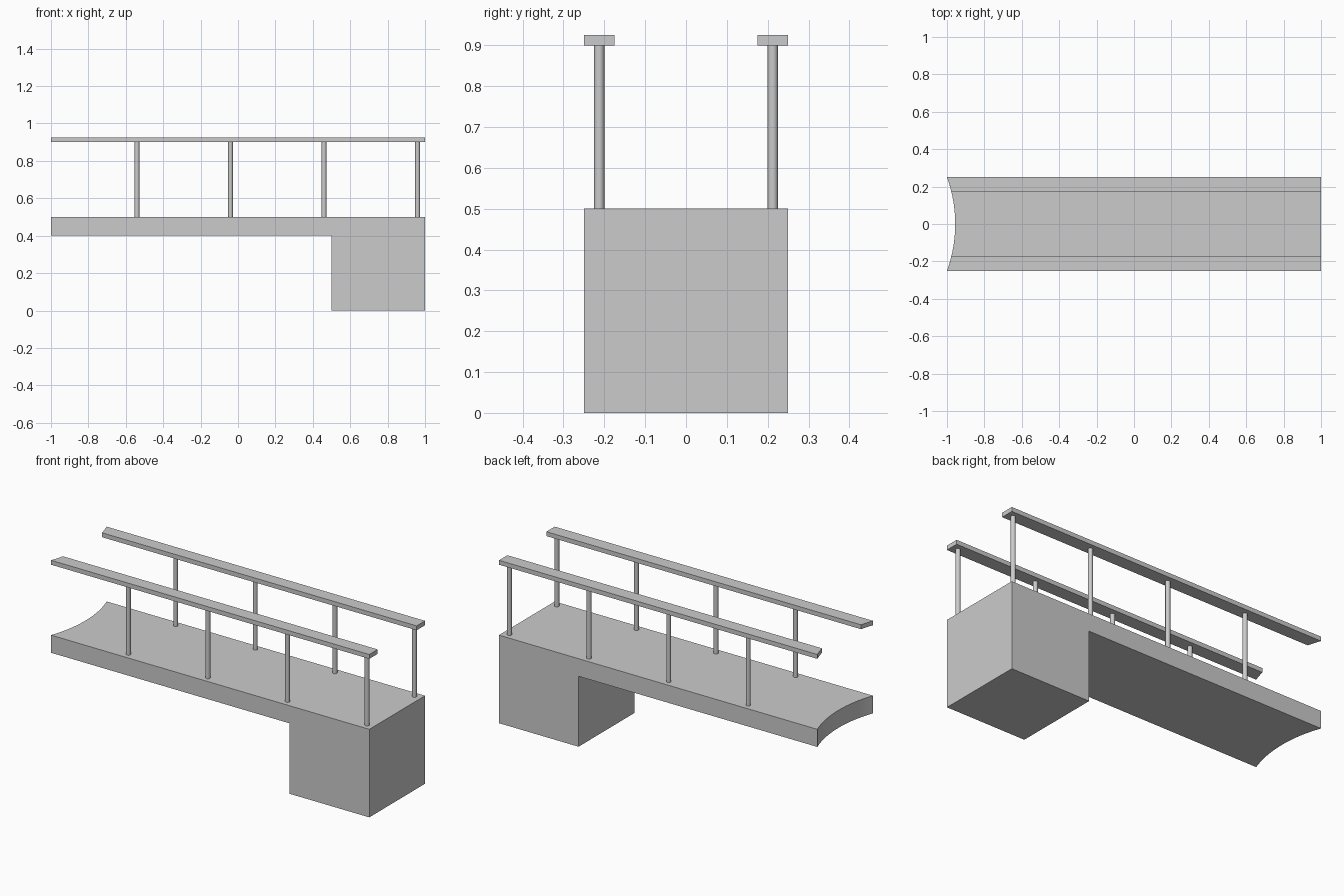
import bpy, bmesh
from math import sqrt, radians

if "Cube" in bpy.data.objects:
    bpy.data.objects.remove(bpy.data.objects["Cube"])

ARC_R = 0.73                                   # radius of the concave end
ARC_X = -1 - sqrt(ARC_R**2 - 0.25**2)          # its centre lies beyond the deck
POST_X = (-0.54, -0.04, 0.46, 0.96)


def arc(y0, y1, n):
    """Plan points along the concave end from y0 to y1."""
    ys = [y0 + (y1 - y0) * i / n for i in range(n + 1)]
    return [(ARC_X + sqrt(ARC_R**2 - y * y), y) for y in ys]


def extrude(bm, faces, dz):
    res = bmesh.ops.extrude_face_region(bm, geom=faces)
    verts = [g for g in res["geom"] if isinstance(g, bmesh.types.BMVert)]
    bmesh.ops.translate(bm, verts=verts, vec=(0, 0, dz))


def smooth(obj):
    bpy.ops.object.select_all(action='DESELECT')
    obj.select_set(True)
    bpy.context.view_layer.objects.active = obj
    bpy.ops.object.shade_smooth_by_angle(angle=radians(30))


def finish(bm, name):
    bmesh.ops.recalc_face_normals(bm, faces=bm.faces[:])
    mesh = bpy.data.meshes.new(name)
    bm.to_mesh(mesh)
    bm.free()
    obj = bpy.data.objects.new(name, mesh)
    bpy.context.collection.objects.link(obj)
    smooth(obj)


# Deck slab with concave end, and the solid pier under its other end
bm = bmesh.new()
v = [bm.verts.new((x, y, 0.4)) for x, y in arc(0.25, -0.25, 20)]
a, b, c, d = [bm.verts.new((x, y, 0.4)) for x, y in
              ((0.5, -0.25), (0.5, 0.25), (1, -0.25), (1, 0.25))]
slab = bm.faces.new(v + [a, b])
pier = bm.faces.new([a, c, d, b])
extrude(bm, [slab, pier], 0.1)
extrude(bm, [pier], -0.4)
finish(bm, "deck_and_pier")

for side, s in (("front", -1), ("back", 1)):
    # Handrail, its end trimmed to the same arc as the deck
    bm = bmesh.new()
    outline = arc(s * 0.25, s * 0.175, 5) + [(1, s * 0.175), (1, s * 0.25)]
    face = bm.faces.new([bm.verts.new((x, y, 0.9)) for x, y in outline])
    extrude(bm, [face], 0.025)
    finish(bm, side + "_handrail")

    # Round posts
    for i, x in enumerate(POST_X):
        bpy.ops.mesh.primitive_cylinder_add(vertices=24, radius=0.0125, depth=0.4,
                                            location=(x, s * 0.2125, 0.7))
        post = bpy.context.object
        post.name = f"{side}_post_{i + 1}"
        smooth(post)
